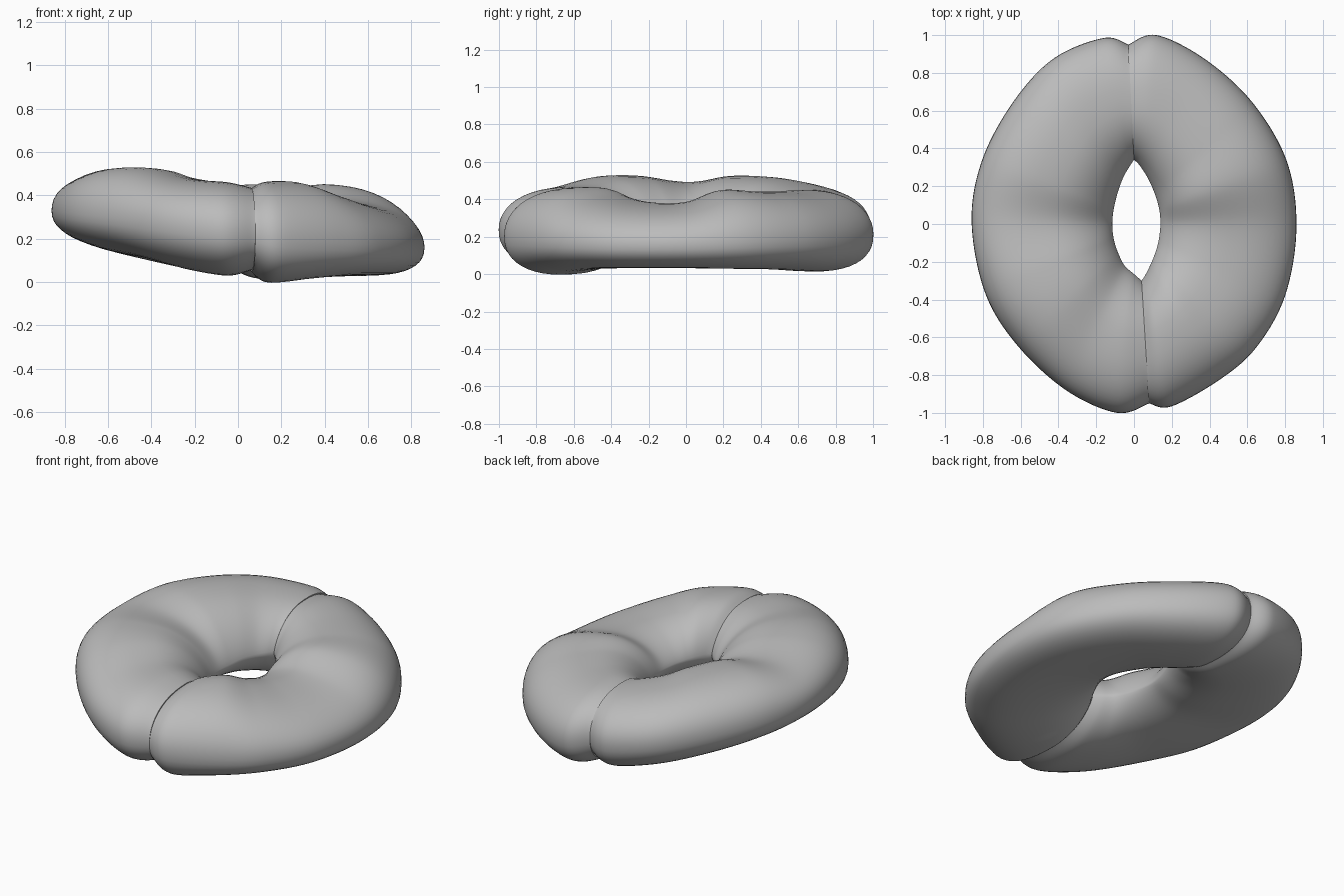
import bpy, bmesh, math
from mathutils import Vector

cube = bpy.data.objects.get("Cube")
if cube:
    bpy.data.objects.remove(cube, do_unlink=True)

SIDES = 48      # points around each cross-section
STEPS = 10      # rings between two stations

clay = bpy.data.materials.new("plain_grey")
clay.use_nodes = True
GREY = (0.5, 0.5, 0.5, 1)
clay.diffuse_color = GREY
clay.node_tree.nodes["Principled BSDF"].inputs["Base Color"].default_value = GREY

# Stations from back seam to front seam:
# outer x, y, inner x, y, outer edge z, inner edge z, rise, drop
RIGHT = [
    (-.03, .95, 0, .34, .25, .25, .2, .19),
    (-.16, .985, -.02, .31, .25, .25, .21, .21),
    (-.42, .88, -.055, .25, .28, .25, .22, .2),
    (-.63, .66, -.085, .17, .3, .25, .24, .18),
    (-.8, .35, -.107, .08, .32, .24, .24, .16),
    (-.86, .02, -.115, 0, .33, .24, .2, .15),
    (-.79, -.36, -.107, -.08, .32, .24, .24, .16),
    (-.62, -.64, -.085, -.15, .3, .24, .25, .17),
    (-.36, -.88, -.05, -.22, .27, .24, .22, .2),
    (-.09, -1, 0, -.265, .24, .24, .22, .21),
    (.08, -.95, .04, -.3, .23, .24, .2, .18),
]
LEFT = [
    (-.03, .95, 0, .34, .24, .25, .2, .19),
    (.12, 1, .03, .31, .21, .25, .22, .21),
    (.38, .87, .075, .24, .19, .25, .22, .2),
    (.63, .64, .11, .16, .18, .24, .23, .18),
    (.81, .33, .133, .08, .17, .24, .24, .17),
    (.86, -.02, .14, 0, .16, .24, .18, .16),
    (.8, -.38, .13, -.09, .16, .24, .18, .16),
    (.65, -.65, .11, -.16, .17, .24, .21, .17),
    (.46, -.82, .085, -.22, .18, .24, .25, .19),
    (.2, -.965, .06, -.27, .2, .24, .24, .22),
    (.08, -.95, .04, -.3, .22, .24, .2, .18),
]


def smooth_stations(rows):
    """Pass a smooth curve through every column of the stations."""
    out = []
    last = len(rows) - 1
    for i in range(last):
        p0, p1, p2, p3 = (rows[min(max(k, 0), last)] for k in range(i - 1, i + 3))
        for s in range(STEPS):
            t = s / STEPS
            out.append([
                b + t * ((c - a) / 2 + t * ((2 * a - 5 * b + 4 * c - d) / 2
                                            + t * (3 * b - a - 3 * c + d) / 2))
                for a, b, c, d in zip(p0, p1, p2, p3)])
    out.append(rows[last])
    return out


def rounded(value, power):
    return math.copysign(abs(value) ** power, value)


def section(row):
    """Plump cross-section that thins out toward the hole."""
    ox, oy, ix, iy, oz, iz, rise, drop = row
    outer, inner = Vector((ox, oy, oz)), Vector((ix, iy, iz))
    points = []
    for k in range(SIDES):
        a = math.tau * k / SIDES
        c, s = math.cos(a), math.sin(a)
        across = rounded(c, .85)
        if c < 0:
            up = rounded(s, 1.4)
        else:
            up = rounded(s, .95 if s > 0 else .85)
        p = (outer + inner) / 2 + (outer - inner) / 2 * across
        p.z += up * (rise if up > 0 else drop)
        points.append(p)
    return points


def dough_half(name, rows):
    bm = bmesh.new()
    rings = [[bm.verts.new(p) for p in section(r)] for r in smooth_stations(rows)]
    for a, b in zip(rings, rings[1:]):
        for k in range(SIDES):
            n = (k + 1) % SIDES
            bm.faces.new((a[k], a[n], b[n], b[k]))
    # Closed ends pressed together at the seam
    bm.faces.new(rings[0])
    bm.faces.new(rings[-1])
    bmesh.ops.recalc_face_normals(bm, faces=bm.faces)
    mesh = bpy.data.meshes.new(name)
    bm.to_mesh(mesh)
    bm.free()
    mesh.materials.append(clay)
    obj = bpy.data.objects.new(name, mesh)
    bpy.context.collection.objects.link(obj)
    bpy.ops.object.select_all(action="DESELECT")
    obj.select_set(True)
    bpy.context.view_layer.objects.active = obj
    bpy.ops.object.shade_smooth_by_angle(angle=math.radians(50))


dough_half("right_ring_half", RIGHT)
dough_half("left_ring_half", LEFT)
